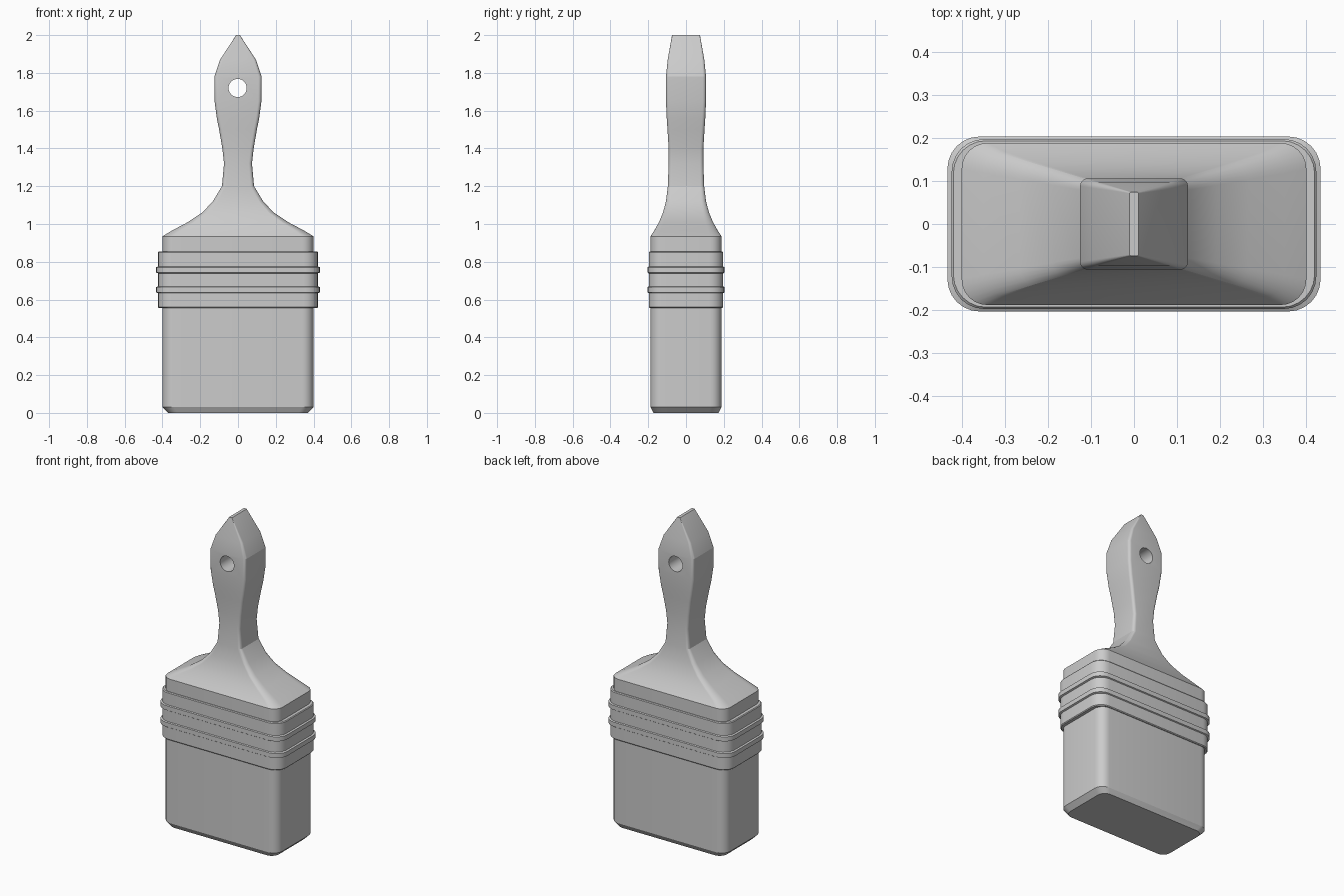
import bpy
import bmesh
import math

cube = bpy.data.objects.get("Cube")
if cube:
    bpy.data.objects.remove(cube, do_unlink=True)

grey = bpy.data.materials.new("plain_grey")
grey.use_nodes = True
COLOUR = (0.6, 0.6, 0.6, 1)
grey.diffuse_color = COLOUR
grey.node_tree.nodes["Principled BSDF"].inputs["Base Color"].default_value = COLOUR
SEGMENTS = 6


def rounded_ring(bm, z, hw, hd, r):
    """Rounded rectangle of half width hw and half depth hd at height z."""
    ring = []
    for quarter, (sx, sy) in enumerate([(1, 1), (-1, 1), (-1, -1), (1, -1)]):
        for i in range(SEGMENTS + 1):
            a = (quarter + i / SEGMENTS) * math.pi / 2
            ring.append(bm.verts.new((sx * (hw - r) + r * math.cos(a),
                                      sy * (hd - r) + r * math.sin(a), z)))
    return ring


def loft(name, sections):
    """Skin a closed body through rounded rectangle sections."""
    bm = bmesh.new()
    rings = [rounded_ring(bm, *s) for s in sections]
    n = len(rings[0])
    for low, high in zip(rings, rings[1:]):
        for i in range(n):
            j = (i + 1) % n
            bm.faces.new((low[i], low[j], high[j], high[i]))
    bm.faces.new(rings[0][::-1])
    bm.faces.new(rings[-1])
    bmesh.ops.recalc_face_normals(bm, faces=bm.faces[:])
    mesh = bpy.data.meshes.new(name)
    bm.to_mesh(mesh)
    bm.free()
    mesh.materials.append(grey)
    obj = bpy.data.objects.new(name, mesh)
    bpy.context.collection.objects.link(obj)
    return obj


def activate(obj):
    bpy.ops.object.select_all(action='DESELECT')
    obj.select_set(True)
    bpy.context.view_layer.objects.active = obj


def shade(obj, degrees):
    activate(obj)
    bpy.ops.object.shade_smooth_by_angle(angle=math.radians(degrees))


# Bristle block with a chamfered lower end
bristles = loft("bristles", [(0, 0.37, 0.172, 0.05), (0.03, 0.4, 0.188, 0.06),
                             (0.6, 0.4, 0.188, 0.06)])
shade(bristles, 20)

# Metal band with two raised beads
W, D, R = 0.423, 0.197, 0.075
band = [(0.555, W - 0.004, D - 0.004, R), (0.56, W, D, R)]
for z in (0.652, 0.757):
    band += [(z - 0.018, W, D, R), (z - 0.014, W + 0.01, D + 0.006, R),
             (z + 0.014, W + 0.01, D + 0.006, R), (z + 0.018, W, D, R)]
band += [(0.85, W, D, R), (0.855, W - 0.004, D - 0.004, R)]
shade(loft("metal_band", band), 20)

# Handle: wide shoulder, narrow neck, swelling grip and wedge tip
handle = loft("handle", [
    (0.8, 0.4, 0.188, 0.06), (0.935, 0.4, 0.188, 0.06),
    (0.965, 0.35, 0.168, 0.05), (1.01, 0.265, 0.143, 0.04),
    (1.06, 0.19, 0.122, 0.032), (1.12, 0.133, 0.106, 0.026),
    (1.2, 0.085, 0.096, 0.02), (1.32, 0.074, 0.092, 0.018),
    (1.4, 0.083, 0.092, 0.018), (1.5, 0.1, 0.098, 0.018),
    (1.56, 0.112, 0.102, 0.018), (1.65, 0.124, 0.106, 0.018),
    (1.78, 0.125, 0.106, 0.018), (1.87, 0.095, 0.097, 0.014),
    (2.0, 0.01, 0.074, 0.003)])

# Round hanging hole through the grip
bpy.ops.mesh.primitive_cylinder_add(vertices=32, radius=0.048, depth=0.6,
                                    location=(-0.002, 0, 1.72),
                                    rotation=(math.pi / 2, 0, 0))
cutter = bpy.context.object
cutter.name = "hole_cutter"
cutter.data.materials.append(grey)
cutter.hide_render = True
hole = handle.modifiers.new("hanging_hole", 'BOOLEAN')
hole.operation = 'DIFFERENCE'
hole.solver = 'EXACT'
hole.object = cutter
activate(handle)
bpy.ops.object.modifier_apply(modifier=hole.name)
bpy.data.objects.remove(cutter, do_unlink=True)
shade(handle, 16)
